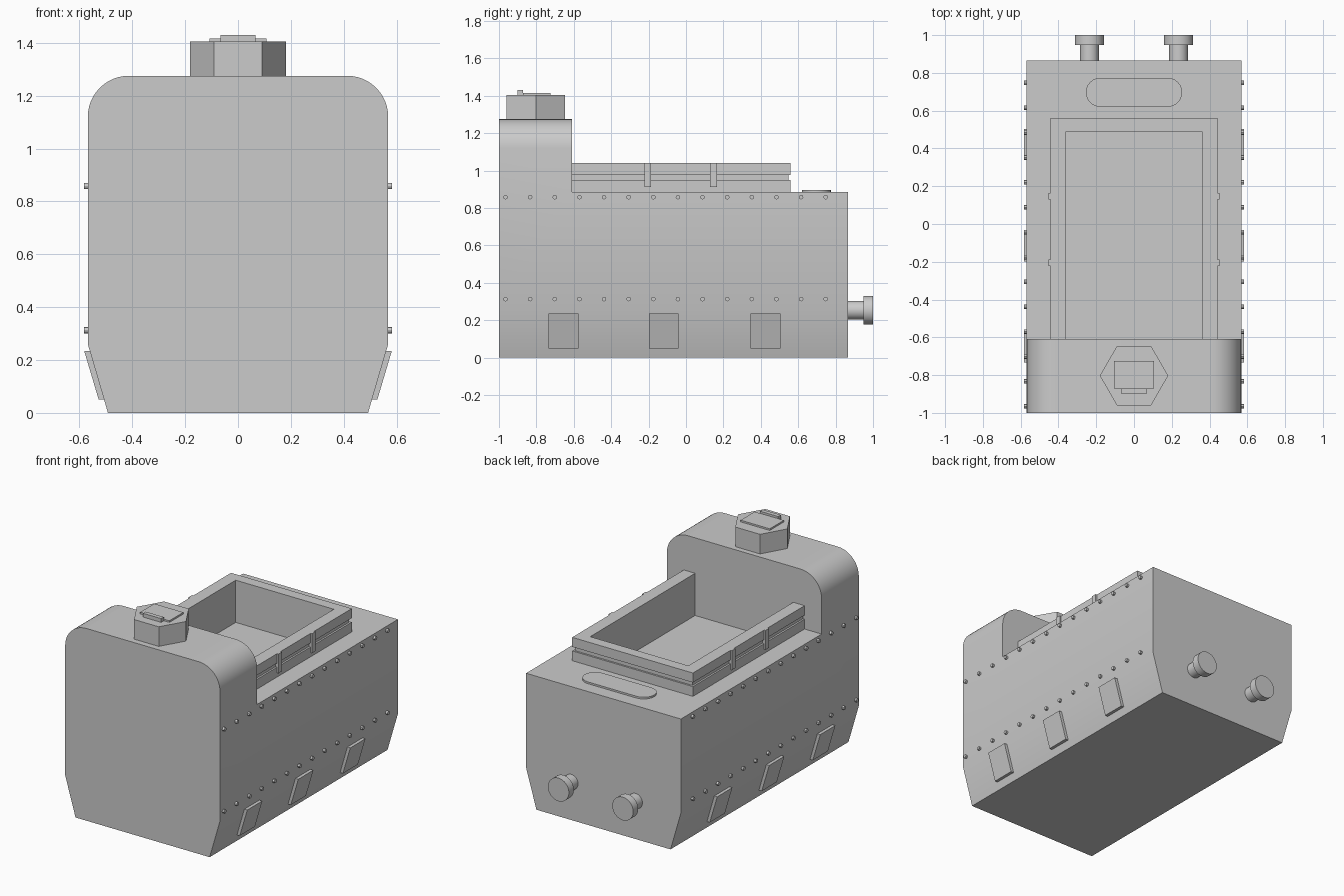
import bpy, bmesh
from math import cos, sin, pi, radians
from mathutils import Vector

if "Cube" in bpy.data.objects:
    bpy.data.objects.remove(bpy.data.objects["Cube"])

grey = bpy.data.materials.new("plain grey")
GREY = (0.6, 0.6, 0.6, 1)
grey.use_nodes = True
grey.diffuse_color = GREY
grey.node_tree.nodes["Principled BSDF"].inputs["Base Color"].default_value = GREY

# Where a 2D outline point (u, v) at depth d lands for each extrusion axis
PLACE = {
    "x": lambda u, v, d: (d, u, v),
    "y": lambda u, v, d: (u, d, v),
    "z": lambda u, v, d: (u, v, d),
}


def prism(name, outline, axis, start, end, smooth=False):
    """Extrude a closed outline along an axis."""
    bm = bmesh.new()
    place = PLACE[axis]
    face = bm.faces.new([bm.verts.new(place(u, v, start)) for u, v in outline])
    extruded = bmesh.ops.extrude_face_region(bm, geom=[face])["geom"]
    shift = Vector(place(0, 0, end - start))
    bmesh.ops.translate(bm, vec=shift, verts=[g for g in extruded if isinstance(g, bmesh.types.BMVert)])
    bmesh.ops.recalc_face_normals(bm, faces=bm.faces)
    mesh = bpy.data.meshes.new(name)
    bm.to_mesh(mesh)
    bm.free()
    mesh.materials.append(grey)
    obj = bpy.data.objects.new(name, mesh)
    bpy.context.collection.objects.link(obj)
    if smooth:
        smooth_sides(obj)
    return obj


def activate(obj):
    bpy.ops.object.select_all(action="DESELECT")
    obj.select_set(True)
    bpy.context.view_layer.objects.active = obj


def smooth_sides(obj):
    activate(obj)
    bpy.ops.object.shade_smooth_by_angle(angle=radians(30))


def rect(u0, u1, v0, v1):
    return [(u0, v0), (u1, v0), (u1, v1), (u0, v1)]


def arc(cu, cv, radius, first, last, steps):
    angles = [radians(first + (last - first) * i / steps) for i in range(steps + 1)]
    return [(cu + radius * cos(a), cv + radius * sin(a)) for a in angles]


def circle(cu, cv, radius, sides):
    return arc(cu, cv, radius, 0, 360, sides)[:-1]


def cut(obj, cutter):
    mod = obj.modifiers.new("cut", "BOOLEAN")
    mod.operation = "DIFFERENCE"
    mod.solver = "EXACT"
    mod.object = cutter
    activate(obj)
    bpy.ops.object.modifier_apply(modifier=mod.name)
    bpy.data.objects.remove(cutter)


FRONT, STEP, BACK = -1.0, -0.61, 0.865
HALF, DECK, ROOF, ROUND = 0.568, 0.885, 1.275, 0.155
INNER, OUTER, RIM = 0.36, 0.443, 1.04

# Main body: rounded section run full length, stepped down and hollowed
section = [(-0.492, 0), (0.492, 0), (HALF, 0.26)]
section += arc(HALF - ROUND, ROOF - ROUND, ROUND, 0, 90, 12)
section += arc(ROUND - HALF, ROOF - ROUND, ROUND, 90, 180, 12)
section += [(-HALF, 0.26)]
body = prism("body", section, "y", FRONT, BACK)
cut(body, prism("step_cutter", rect(STEP, 1.2, DECK, 1.6), "x", -1, 1))
cut(body, prism("bunker_cutter", rect(STEP, 0.49, 0.76, 1.2), "x", -INNER, INNER))
smooth_sides(body)


# Bunker walls: three U-shaped courses, the middle one recessed as a groove
def bunker_course(name, inset, low, high):
    x, y = OUTER - inset, 0.56 - inset
    outline = [(-x, STEP), (-x, y), (x, y), (x, STEP),
               (INNER, STEP), (INNER, 0.49), (-INNER, 0.49), (-INNER, STEP)]
    prism(name, outline, "z", low, high)


bunker_course("bunker_lower_wall", 0, DECK, 0.95)
bunker_course("bunker_groove", 0.012, 0.95, 0.977)
bunker_course("bunker_upper_wall", 0, 0.977, RIM)

# Oval hatch on the rear deck
oval = arc(0.178, 0.697, 0.077, -90, 90, 12) + arc(-0.178, 0.697, 0.077, 90, 270, 12)
prism("oval_hatch", oval, "z", DECK, 0.897, smooth=True)

# Hexagonal filler with lid and latch
prism("filler", circle(0, -0.803, 0.181, 6), "z", ROOF, 1.405)
prism("filler_lid", rect(-0.107, 0.107, -0.872, -0.725), "z", 1.405, 1.416)
prism("filler_latch", rect(-0.066, 0.066, -0.9, -0.872), "z", 1.405, 1.43)

for side, label in ((1, "left"), (-1, "right")):
    # Bunker straps
    for i, y in enumerate((-0.205, 0.147)):
        prism(f"{label}_strap_{i + 1}", rect(y - 0.018, y + 0.018, 0.912, RIM), "x",
              side * 0.425, side * 0.453)

    # Sloped panels on the lower flank
    panel = [(side * u, v) for u, v in ((0.55, 0.235), (0.582, 0.235), (0.527, 0.05), (0.495, 0.05))]
    for i, y in enumerate((-0.655, -0.12, 0.425)):
        prism(f"{label}_panel_{i + 1}", panel, "y", y - 0.079, y + 0.079)

    # Two rows of rivets
    for row, z in (("lower", 0.313), ("upper", 0.858)):
        for i in range(14):
            prism(f"{label}_{row}_rivet_{i + 1}", circle(-0.965 + 0.1317 * i, z, 0.012, 12), "x",
                  side * 0.56, side * 0.583, smooth=True)

    # Rear buffers
    prism(f"{label}_buffer_shaft", circle(side * 0.236, 0.253, 0.05, 32), "y", BACK - 0.01, 0.95, smooth=True)
    prism(f"{label}_buffer_head", circle(side * 0.236, 0.253, 0.077, 32), "y", 0.948, 1.0, smooth=True)
